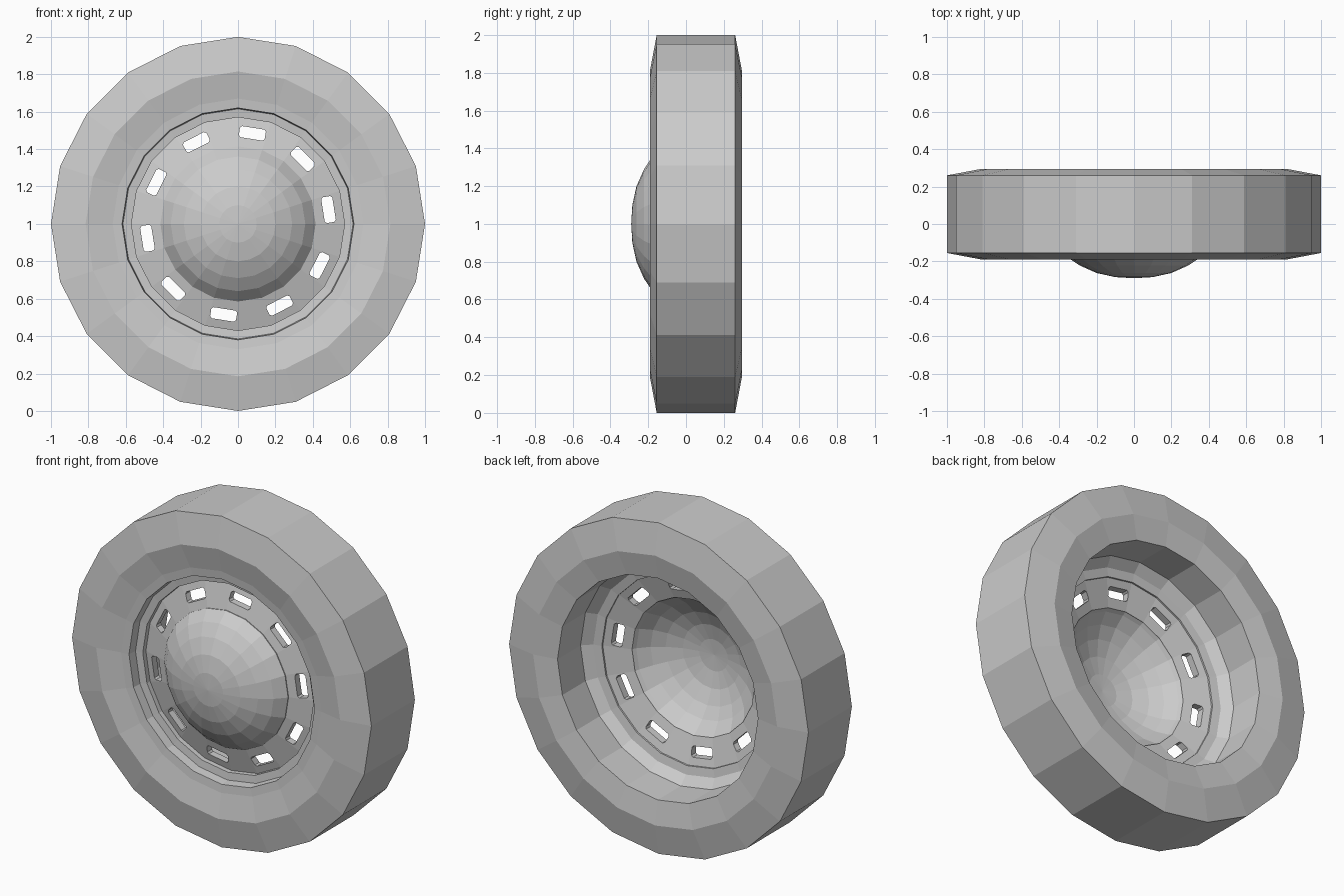
import bpy, bmesh, math

if "Cube" in bpy.data.objects:
    bpy.data.objects.remove(bpy.data.objects["Cube"])

SIDES = 20
CZ = 1.0


def lathe(name, profile, closed=False):
    """Spin (radius, y) points around the wheel axle."""
    bm = bmesh.new()
    rings = []
    for r, y in profile:
        if r < 1e-6:
            rings.append([bm.verts.new((0, y, CZ))])
        else:
            rings.append([bm.verts.new((r * math.sin(2 * math.pi * i / SIDES), y,
                                        CZ + r * math.cos(2 * math.pi * i / SIDES)))
                          for i in range(SIDES)])
    pairs = list(zip(rings, rings[1:]))
    if closed:
        pairs.append((rings[-1], rings[0]))
    for a, b in pairs:
        for i in range(SIDES):
            j = (i + 1) % SIDES
            if len(a) == 1:
                bm.faces.new((a[0], b[j], b[i]))
            elif len(b) == 1:
                bm.faces.new((a[i], a[j], b[0]))
            else:
                bm.faces.new((a[i], a[j], b[j], b[i]))
    bmesh.ops.recalc_face_normals(bm, faces=bm.faces)
    me = bpy.data.meshes.new(name)
    bm.to_mesh(me)
    bm.free()
    ob = bpy.data.objects.new(name, me)
    bpy.context.collection.objects.link(ob)
    return ob


# Tyre: tread, bevelled shoulders, sidewalls dipping to the open bore
lathe("tyre", [(1.0, -0.155), (1.0, 0.26), (0.815, 0.295), (0.67, 0.27),
               (0.67, 0.17), (0.67, -0.10), (0.67, -0.16), (0.815, -0.19)], True)

# Rim: stepped flange
lathe("rim", [(0.67, -0.16), (0.62, -0.155), (0.615, -0.10), (0.57, -0.095),
              (0.57, -0.01), (0.62, 0.0), (0.67, 0.05)], True)

# Hub disc: thick shallow cone
disc = lathe("hub_disc", [(0.57, -0.065), (0.41, -0.11), (0.41, -0.07),
                          (0.57, -0.02)], True)

# Ten rounded slots, one on every second facet
bm = bmesh.new()
outline = [(sx * x, sz * z) for sx, sz, pts in (
    (1, 1, ((0.07, 0.02), (0.06, 0.03))), (-1, 1, ((0.06, 0.03), (0.07, 0.02))),
    (-1, -1, ((0.07, 0.02), (0.06, 0.03))), (1, -1, ((0.06, 0.03), (0.07, 0.02))))
    for x, z in pts]
for k in range(10):
    a = math.radians(9 + 36 * k)
    c, s = math.cos(a), math.sin(a)
    loops = [[bm.verts.new((u * c + (v + 0.49) * s, y, CZ - u * s + (v + 0.49) * c))
              for u, v in outline] for y in (-0.3, 0.2)]
    bm.faces.new(loops[0])
    bm.faces.new(loops[1][::-1])
    for i in range(8):
        j = (i + 1) % 8
        bm.faces.new((loops[0][j], loops[0][i], loops[1][i], loops[1][j]))
bmesh.ops.recalc_face_normals(bm, faces=bm.faces)
me = bpy.data.meshes.new("slot_cutter")
bm.to_mesh(me)
bm.free()
cutter = bpy.data.objects.new("slot_cutter", me)
bpy.context.collection.objects.link(cutter)
cutter.hide_render = True
cutter.hide_viewport = True
mod = disc.modifiers.new("slots", 'BOOLEAN')
mod.operation = 'DIFFERENCE'
mod.solver = 'EXACT'
mod.object = cutter

# Hub cap: hollow dome
dome = [(0.0, -0.29), (0.10, -0.284), (0.20, -0.262), (0.29, -0.222),
        (0.36, -0.175), (0.415, -0.115)]
lathe("hub_cap", dome + [(0.41, -0.075)] + [(r * 0.96, y + 0.02) for r, y in reversed(dome)])
